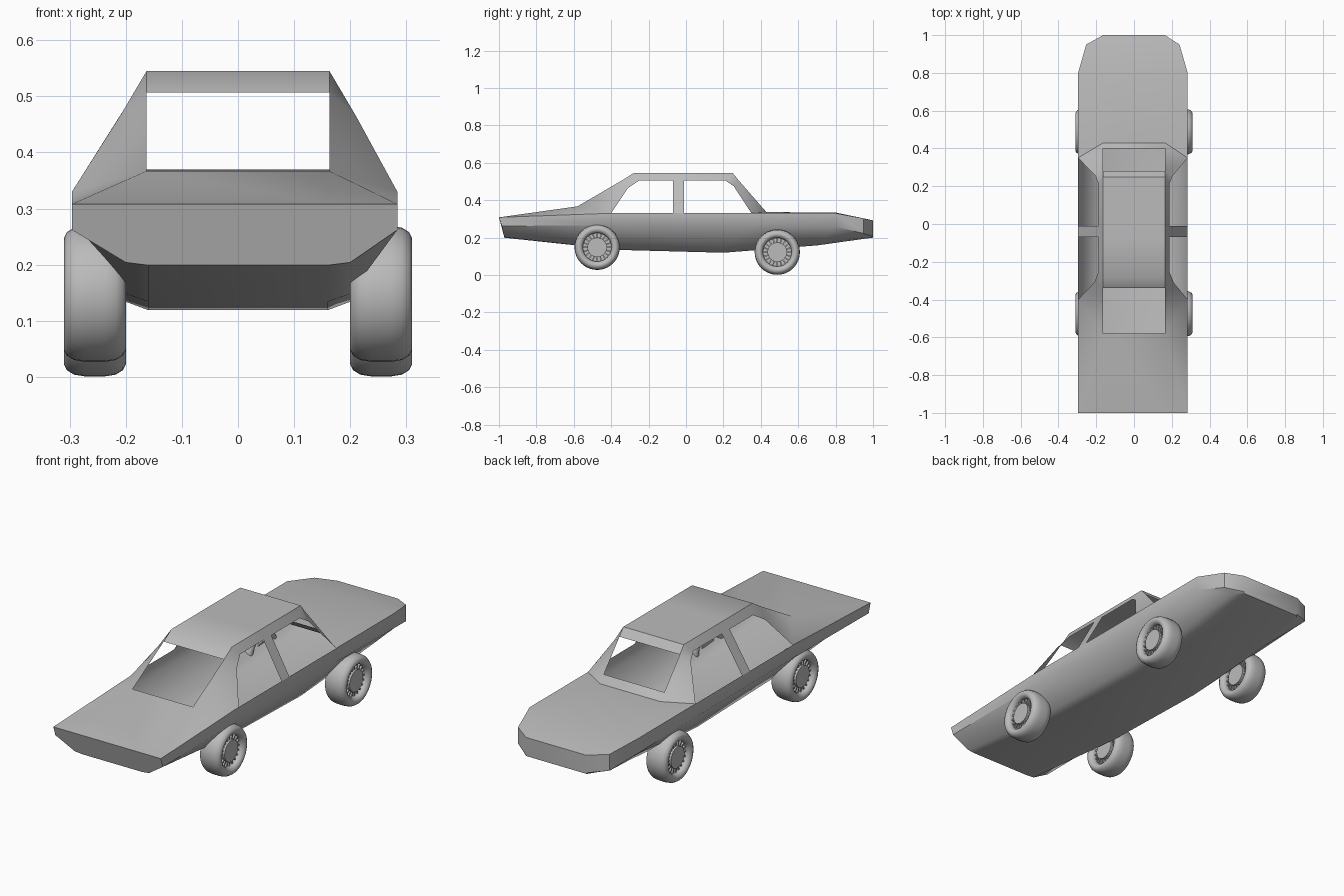
import bpy, bmesh, math
from mathutils import Matrix, Vector

if "Cube" in bpy.data.objects:
    bpy.data.objects.remove(bpy.data.objects["Cube"])

# One plain grey for everything
grey = bpy.data.materials.new("plain grey")
grey.use_nodes = True
COLOUR = (0.5, 0.5, 0.5, 1)
grey.diffuse_color = COLOUR
grey.node_tree.nodes["Principled BSDF"].inputs["Base Color"].default_value = COLOUR


def finish(bm, name, angle=30):
    bmesh.ops.remove_doubles(bm, verts=bm.verts, dist=0.0005)
    bmesh.ops.recalc_face_normals(bm, faces=bm.faces)
    mesh = bpy.data.meshes.new(name)
    bm.to_mesh(mesh)
    bm.free()
    mesh.materials.append(grey)
    obj = bpy.data.objects.new(name, mesh)
    bpy.context.collection.objects.link(obj)
    bpy.ops.object.select_all(action='DESELECT')
    bpy.context.view_layer.objects.active = obj
    obj.select_set(True)
    bpy.ops.object.shade_smooth_by_angle(angle=math.radians(angle))
    return obj


def sided(bm, *points):
    """A panel and its mirror image."""
    for s in (1, -1):
        bm.faces.new([bm.verts.new((s * x, y, z)) for x, y, z in points[::s]])


def across(bm, a, b):
    """A panel spanning from one side to the other between two points."""
    pts = [a, b, (-b[0], b[1], b[2]), (-a[0], a[1], a[2])]
    bm.faces.new([bm.verts.new(p) for p in pts])


R, W = 0.163, 0.29          # half widths of roof and waist
WAIST, ROOF = 0.33, 0.545   # heights

# Lower hull: belt, crease, lower side and floor edge at each station
bm = bmesh.new()
hull = [
    [(W, -1, .308), (W, -.985, .262), (.2, -.972, .204), (.16, -.97, .199)],
    [(W, -.4, WAIST), (W, -.4, .266), (.2, -.36, .148), (.16, -.36, .134)],
    [(W, .35, WAIST), (W, .35, .264), (.2, .2, .134), (.16, .2, .119)],
    [(W, .8, WAIST), (W, .8, .258), (.2, .72, .172), (.16, .7, .158)],
    [(.247, .95, .302), (.247, .95, .222), (.195, .95, .2), (.16, .95, .193)],
    [(R, 1, .292), (R, 1, .206), (R, .998, .2), (.16, .996, .199)],
]
for a, b in zip(hull, hull[1:]):
    for i in range(3):
        sided(bm, a[i], b[i], b[i + 1], a[i + 1])
    across(bm, a[3], b[3])

# Nose and tail faces
for section in (hull[0], hull[-1]):
    bm.faces.new([bm.verts.new(p) for p in section] +
                 [bm.verts.new((-x, y, z)) for x, y, z in section[::-1]])

# Bonnet and boot lid
nose, cowl = (R, -1, .308), (R, -.58, .367)
deck, kick, tail = (R, .43, .336), (R, .8, .334), (R, 1, .292)
across(bm, nose, cowl)
sided(bm, nose, hull[0][0], cowl)
sided(bm, hull[0][0], hull[1][0], cowl)
across(bm, deck, kick)
across(bm, kick, tail)
sided(bm, deck, hull[2][0], hull[3][0], kick)
sided(bm, kick, hull[3][0], hull[4][0], tail)

# Cabin: inner edge follows roof and screens, outer edge the side windows
inner = [cowl, (R, -.34, .507), (R, -.28, ROOF), (R, -.07, ROOF), (R, -.01, ROOF),
         (R, .25, ROOF), (R, .28, .508), (R, .4, .37), deck]
window = [(-.4, WAIST), (-.31, .465), (-.25, .505), (-.07, .505), (-.01, .505),
          (.21, .505), (.255, .475), (.35, WAIST), (.35, WAIST)]


def flank(y, z):
    return (R + (W - R) * (ROOF - z) / (ROOF - WAIST), y, z)


outer = [flank(*p) for p in window]
for i in range(7):
    sided(bm, inner[i], outer[i], outer[i + 1], inner[i + 1])
sided(bm, inner[7], outer[7], inner[8])
sided(bm, outer[3], flank(-.07, WAIST), flank(-.01, WAIST), outer[4])

# Roof skin, open at both screens
for i in (1, 2, 3, 4, 5, 7):
    across(bm, inner[i], inner[i + 1])

# The waist sits slightly toward the right
for v in bm.verts:
    if abs(v.co.x) > .24:
        v.co.x -= .006
finish(bm, "car_body", 40)


# Wheels
def lathe(bm, profile, steps=40):
    """Turn a closed (radius, x) profile about the x axis."""
    rings = []
    for k in range(steps):
        t = 2 * math.pi * k / steps
        rings.append([bm.verts.new((x, r * math.cos(t), r * math.sin(t))) for r, x in profile])
    n = len(profile)
    for k in range(steps):
        a, b = rings[k], rings[(k + 1) % steps]
        for i in range(n):
            j = (i + 1) % n
            bm.faces.new((a[i], a[j], b[j], b[i]))


def disc(bm, radius, width):
    bmesh.ops.create_cone(bm, cap_ends=True, segments=32, radius1=radius, radius2=radius,
                          depth=width, matrix=Matrix.Rotation(math.pi / 2, 4, 'Y'))


half = [(.076, .036), (.08, .046), (.09, .054), (.1, .055), (.11, .05), (.118, .037), (.121, .018)]
tyre = half + [(r, -x) for r, x in half[::-1]]


def wheel(name, x, y, z):
    bm = bmesh.new()
    lathe(bm, tyre)
    finish(bm, name + "_tyre", 50).location = (x, y, z)
    bm = bmesh.new()
    disc(bm, .052, .084)
    disc(bm, .078, .02)
    for k in range(20):
        turn = Matrix.Rotation(2 * math.pi * k / 20, 4, 'X')
        bmesh.ops.create_cube(bm, size=1, matrix=turn @ Matrix.Translation((0, 0, .063))
                              @ Matrix.Diagonal((.066, .007, .03, 1)))
    finish(bm, name + "_rim").location = (x, y, z)


for side, s in (("left", 1), ("right", -1)):
    wheel("front_" + side, s * .255, -.475, .148)
    wheel("rear_" + side, s * .255, .488, .122)
